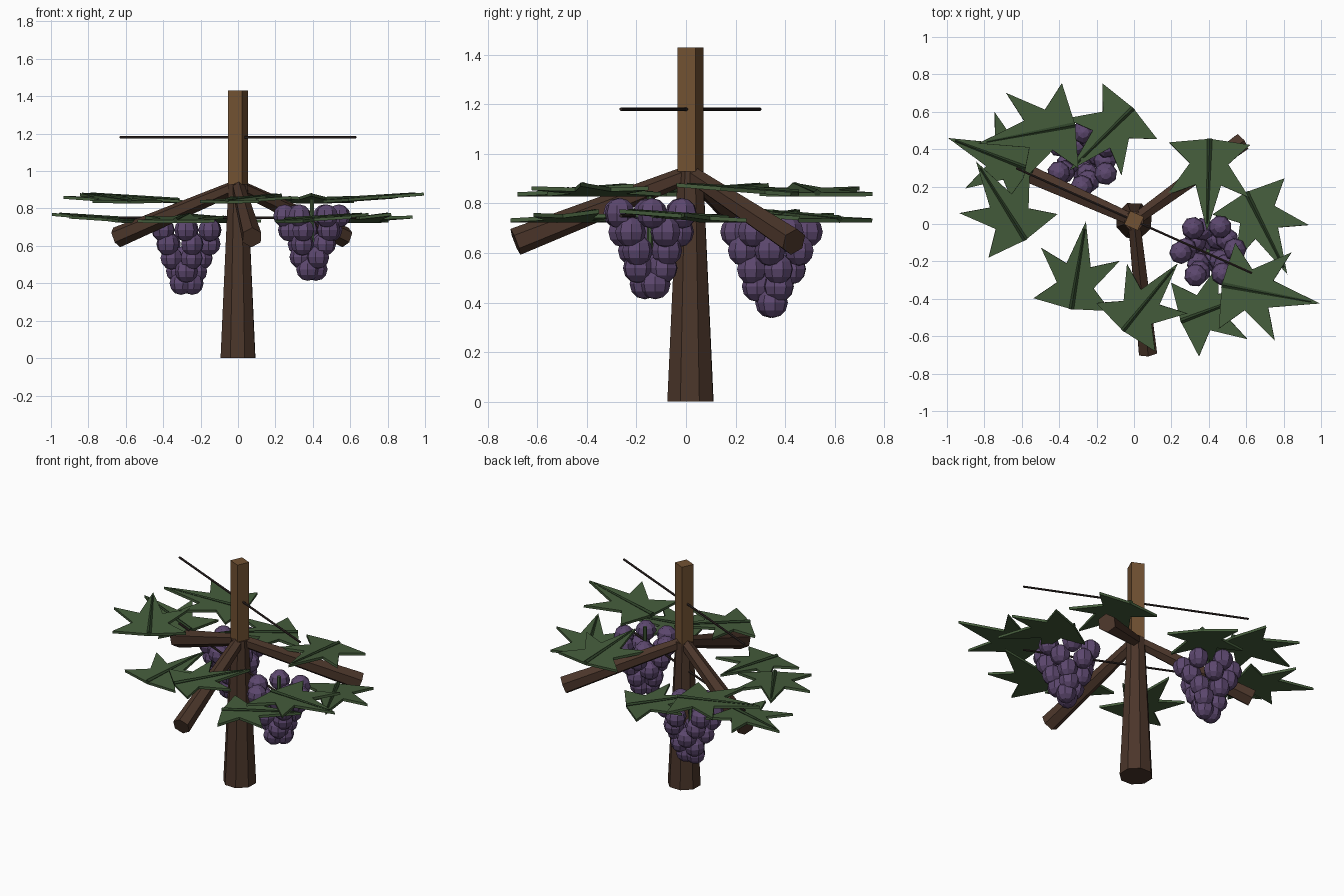
import bpy, bmesh
from math import cos, sin, pi, radians, atan2, hypot
from mathutils import Vector, Matrix

if "Cube" in bpy.data.objects:
    bpy.data.objects.remove(bpy.data.objects["Cube"])

CY = 0.018            # y of the trunk axis
ROW = radians(-24)    # direction of the trellis row


def mat(name, rgb):
    m = bpy.data.materials.new(name)
    m.diffuse_color = (*rgb, 1)
    m.use_nodes = True
    m.node_tree.nodes["Principled BSDF"].inputs["Base Color"].default_value = m.diffuse_color
    return m


BARK = mat("bark", (0.07, 0.036, 0.023))
WOOD = mat("post_wood", (0.17, 0.085, 0.033))
WIRE = mat("wire", (0.03, 0.02, 0.018))
LEAF = mat("leaf_green", (0.06, 0.11, 0.045))
VEIN = mat("vein_green", (0.025, 0.05, 0.02))
GRAPE = mat("grape_purple", (0.11, 0.065, 0.16))


def finish(name, bm, *mats):
    me = bpy.data.meshes.new(name)
    bm.to_mesh(me)
    bm.free()
    for m in mats:
        me.materials.append(m)
    ob = bpy.data.objects.new(name, me)
    bpy.context.collection.objects.link(ob)
    return ob


def rod(bm, a, b, r1, r2, n, spin=0.0):
    """Tapered prism from a to b."""
    a, b = Vector(a), Vector(b)
    d = b - a
    m = (Matrix.Translation((a + b) / 2) @ d.to_track_quat('Z', 'Y').to_matrix().to_4x4()
         @ Matrix.Rotation(spin, 4, 'Z'))
    return bmesh.ops.create_cone(bm, cap_ends=True, segments=n, radius1=r1, radius2=r2,
                                 depth=d.length, matrix=m)


def rod_object(name, m, *args):
    bm = bmesh.new()
    rod(bm, *args)
    return finish(name, bm, m)


# Trunk
rod_object("trunk", BARK, (0, CY, 0), (0, CY, 0.93), 0.1, 0.055, 8, ROW)

# Three drooping arms
for i in range(3):
    a = radians(36 + 120 * i)
    rod_object(f"arm_{i + 1}", BARK, (0, CY, 0.92),
               (0.71 * cos(a), CY + 0.71 * sin(a), 0.645), 0.036, 0.056, 6)

# Square post
bm = bmesh.new()
bmesh.ops.create_cube(bm, size=1, matrix=Matrix.Translation((0, CY, 1.155))
                      @ Matrix.Rotation(ROW, 4, 'Z') @ Matrix.Diagonal((0.08, 0.08, 0.55, 1)))
finish("post", bm, WOOD)

# Two trellis wires
for name, z in (("upper_wire", 1.18), ("lower_wire", 0.75)):
    w = Vector((cos(ROW), sin(ROW), 0)) * 0.69
    c = Vector((0, CY, z))
    rod_object(name, WIRE, c - w, c + w, 0.007, 0.007, 6)

# Lobed leaves: half outline from base to tip, mirrored across the midrib
HALF = [(0.025, 0.21), (0.13, 0.10), (0.30, 0.215), (0.24, 0.066)]
OUTLINE = [(0, 0)] + [(u, -v) for u, v in HALF] + [(0.48, 0)] + [(u, v) for u, v in reversed(HALF)]


def leaf(name, base, tip, z):
    du, dv = tip[0] - base[0], tip[1] - base[1]
    s = hypot(du, dv) / 0.48
    m = (Matrix.Translation((base[0], base[1], z)) @ Matrix.Rotation(atan2(dv, du), 4, 'Z')
         @ Matrix.Rotation(radians(-4.5), 4, 'Y') @ Matrix.Diagonal((s, s, 1, 1)))
    bm = bmesh.new()
    f = bm.faces.new([bm.verts.new((u, v, -0.008)) for u, v in OUTLINE])
    ext = bmesh.ops.extrude_face_region(bm, geom=[f])
    for v in ext["geom"]:
        if isinstance(v, bmesh.types.BMVert):
            v.co.z += 0.016
    bmesh.ops.recalc_face_normals(bm, faces=bm.faces)
    count = len(bm.faces)
    rod(bm, (0, 0, 0.008), (0.44, 0, 0.008), 0.014, 0.005, 5)
    bm.faces.ensure_lookup_table()
    for f in bm.faces[count:]:
        f.material_index = 1
    bm.transform(m)
    return finish(name, bm, LEAF, VEIN)


# Base and tip of each leaf, in order around the vine; low and high layers alternate
LEAVES = [((0.60, 0.17), (0.82, -0.27)), ((0.405, 0.455), (0.39, -0.04)),
          ((-0.005, 0.62), (-0.345, 0.285)), ((-0.315, 0.53), (-0.835, 0.43)),
          ((-0.54, 0.285), (-0.995, 0.46)), ((-0.58, -0.085), (-0.845, 0.335)),
          ((-0.335, -0.455), (-0.257, 0.015)), ((-0.06, -0.57), (0.235, -0.21)),
          ((0.25, -0.52), (0.70, -0.35)), ((0.47, -0.325), (0.995, -0.425))]
for i, (b, t) in enumerate(LEAVES):
    leaf(f"leaf_{i + 1}", b, t, 0.835 if i % 2 else 0.73)

# Grape bunches: rings of berries narrowing downwards (drop, ring radius, count)
RINGS = [(0, 0.145, 6), (0.075, 0.12, 5), (0.15, 0.085, 4), (0.22, 0.058, 3), (0.285, 0.03, 2)]


def bunch(name, x, y, z, turn):
    bm = bmesh.new()
    for k, (drop, r, n) in enumerate(RINGS):
        for j in range(n):
            a = turn + k * 0.7 + 2 * pi * j / n
            bmesh.ops.create_uvsphere(
                bm, u_segments=8, v_segments=6, radius=0.062,
                matrix=Matrix.Translation((x + r * cos(a), y + r * sin(a), z - drop))
                @ Matrix.Rotation(a, 4, 'Z'))
    finish(name, bm, GRAPE)
    rod_object(name + "_stem", LEAF, (x, y, z - 0.15), (x, y, z + 0.09), 0.012, 0.012, 6)


bunch("grape_bunch_right", 0.395, -0.145, 0.76, 1.1)
bunch("grape_bunch_left", -0.275, 0.345, 0.685, 0.5)
